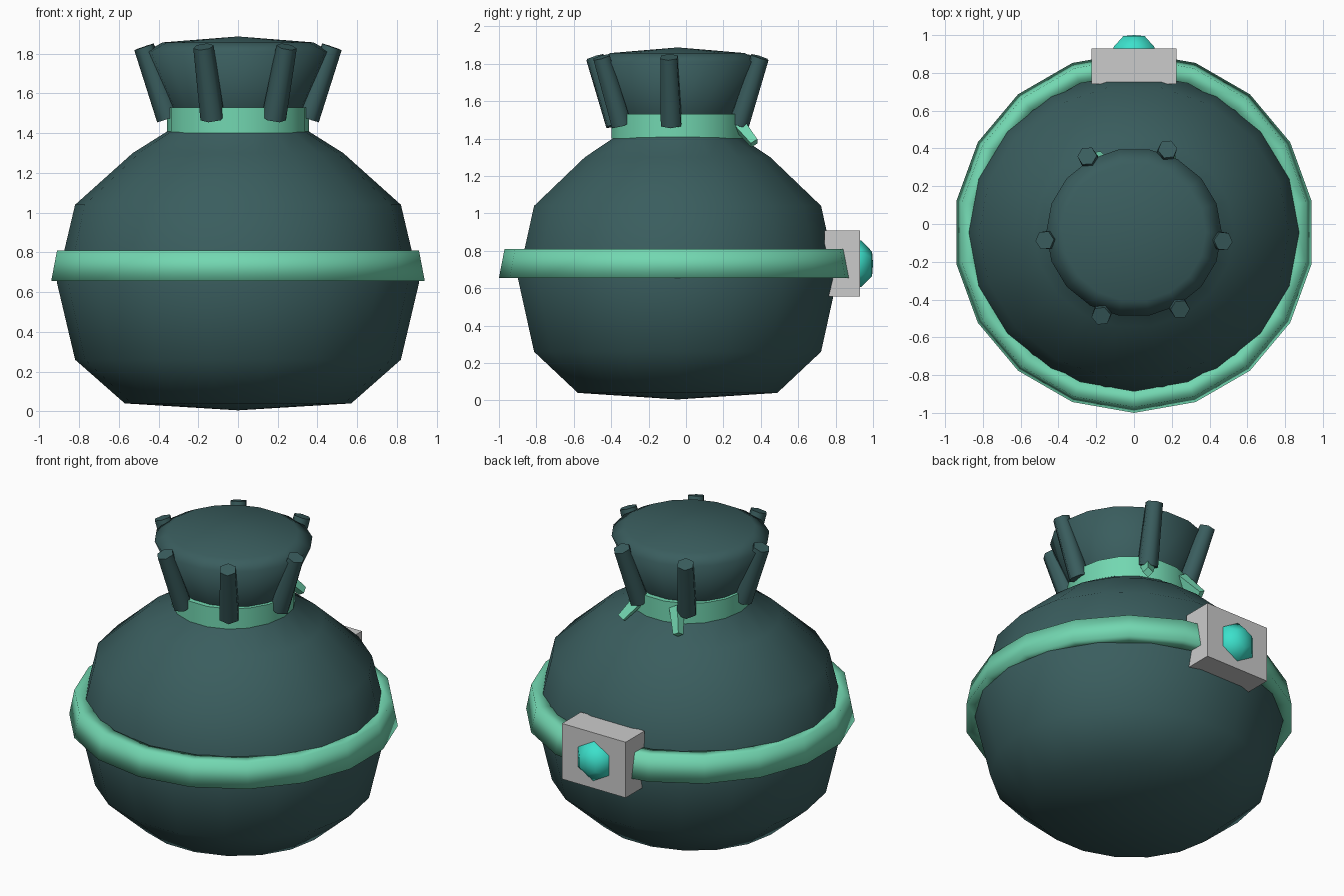
import bpy, bmesh, math
from mathutils import Vector

if "Cube" in bpy.data.objects:
    bpy.data.objects.remove(bpy.data.objects["Cube"])

CENTRE_Y = -0.045
SIDES = 18


def material(name, colour):
    m = bpy.data.materials.new(name)
    m.use_nodes = True
    m.diffuse_color = (*colour, 1)
    m.node_tree.nodes["Principled BSDF"].inputs["Base Color"].default_value = (*colour, 1)
    return m


cloth = material("dark teal cloth", (0.042, 0.110, 0.112))
ribbon = material("mint ribbon", (0.170, 0.680, 0.440))
metal = material("grey metal", (0.60, 0.60, 0.60))
jewel = material("turquoise gem", (0.045, 0.75, 0.60))


def finish(name, bm, mat, smooth=None):
    bmesh.ops.recalc_face_normals(bm, faces=bm.faces)
    mesh = bpy.data.meshes.new(name)
    bm.to_mesh(mesh)
    bm.free()
    mesh.materials.append(mat)
    ob = bpy.data.objects.new(name, mesh)
    bpy.context.collection.objects.link(ob)
    if smooth is not None:
        bpy.ops.object.select_all(action="DESELECT")
        ob.select_set(True)
        bpy.context.view_layer.objects.active = ob
        bpy.ops.object.shade_smooth_by_angle(angle=math.radians(smooth))
    return ob


def lathe(name, profile, mat, sides=SIDES, turn=0, squash=1, closed=False, smooth=180):
    """Spin (radius, height) points about z; radius 0 makes a pole."""
    bm = bmesh.new()
    rings = []
    for r, z in profile:
        if r == 0:
            rings.append([bm.verts.new((0, 0, z))] * sides)
            continue
        angles = [turn + math.tau * i / sides for i in range(sides)]
        rings.append([bm.verts.new((r * math.cos(a), r * squash * math.sin(a), z)) for a in angles])
    pairs = list(zip(rings, rings[1:] + rings[:1]))
    for low, high in pairs if closed else pairs[:-1]:
        for i in range(sides):
            j = (i + 1) % sides
            corners = dict.fromkeys((low[i], low[j], high[j], high[i]))
            bm.faces.new(list(corners))
    ob = finish(name, bm, mat, smooth)
    ob.location.y = CENTRE_Y
    return ob


def rod(name, start, end, r1, r2, mat, sides):
    """Tapered rod between two points."""
    start, end = Vector(start), Vector(end)
    axis = end - start
    bm = bmesh.new()
    bmesh.ops.create_cone(bm, cap_ends=True, segments=sides, radius1=r1, radius2=r2, depth=axis.length)
    ob = finish(name, bm, mat, 60)
    ob.location = (start + end) / 2
    ob.rotation_euler = axis.to_track_quat("Z", "Y").to_euler()
    return ob


# Sack with its gathered collar
lathe("sack_body", [(0, 0.005), (0.57, 0.04), (0.82, 0.26), (0.912, 0.65), (0.82, 1.04),
                    (0.53, 1.30), (0.355, 1.41), (0.33, 1.47)], cloth, squash=0.95)
lathe("sack_collar", [(0.31, 1.45), (0.34, 1.53), (0.465, 1.81), (0.38, 1.857), (0, 1.887)],
      cloth, squash=0.96)

# Ribbon around the neck and belt around the middle
lathe("neck_band", [(0.358, 1.40), (0.358, 1.53), (0.30, 1.53), (0.30, 1.40)], ribbon,
      closed=True, smooth=60)
lathe("belt", [(0.955, 0.655), (0.925, 0.81), (0.84, 0.81), (0.84, 0.655)], ribbon,
      turn=math.radians(10), closed=True)

# Cloth folds leaning out around the collar
for angle in (-5.5, 68, 121.5, 185, 248.5, 301):
    a = math.radians(angle)
    out = Vector((math.cos(a), math.sin(a), 0))
    base = Vector((0, CENTRE_Y, 0))
    rod("collar_fold", base + out * 0.35 + Vector((0, 0, 1.475)),
        base + out * 0.475 + Vector((0, 0, 1.835)), 0.062, 0.052, cloth, 6)

# Loose ribbon ends at the back
for side in (-1, 1):
    rod("ribbon_tail", (side * 0.125, 0.27, 1.49), (side * 0.2, 0.365, 1.375), 0.045, 0.03, ribbon, 4)

# Buckle
bm = bmesh.new()
bmesh.ops.create_cube(bm, size=1)
bmesh.ops.scale(bm, vec=(0.45, 0.19, 0.355), verts=bm.verts)
buckle = finish("buckle", bm, metal)
buckle.location = (0, 0.835, 0.732)

# Gem set into the buckle
gem = lathe("buckle_gem", [(0.125, -0.01), (0.125, 0.012), (0.065, 0.07), (0, 0.075)], jewel,
            sides=6, turn=math.pi / 2, smooth=60)
gem.location = (0, 0.925, 0.73)
gem.rotation_euler.x = -math.pi / 2
